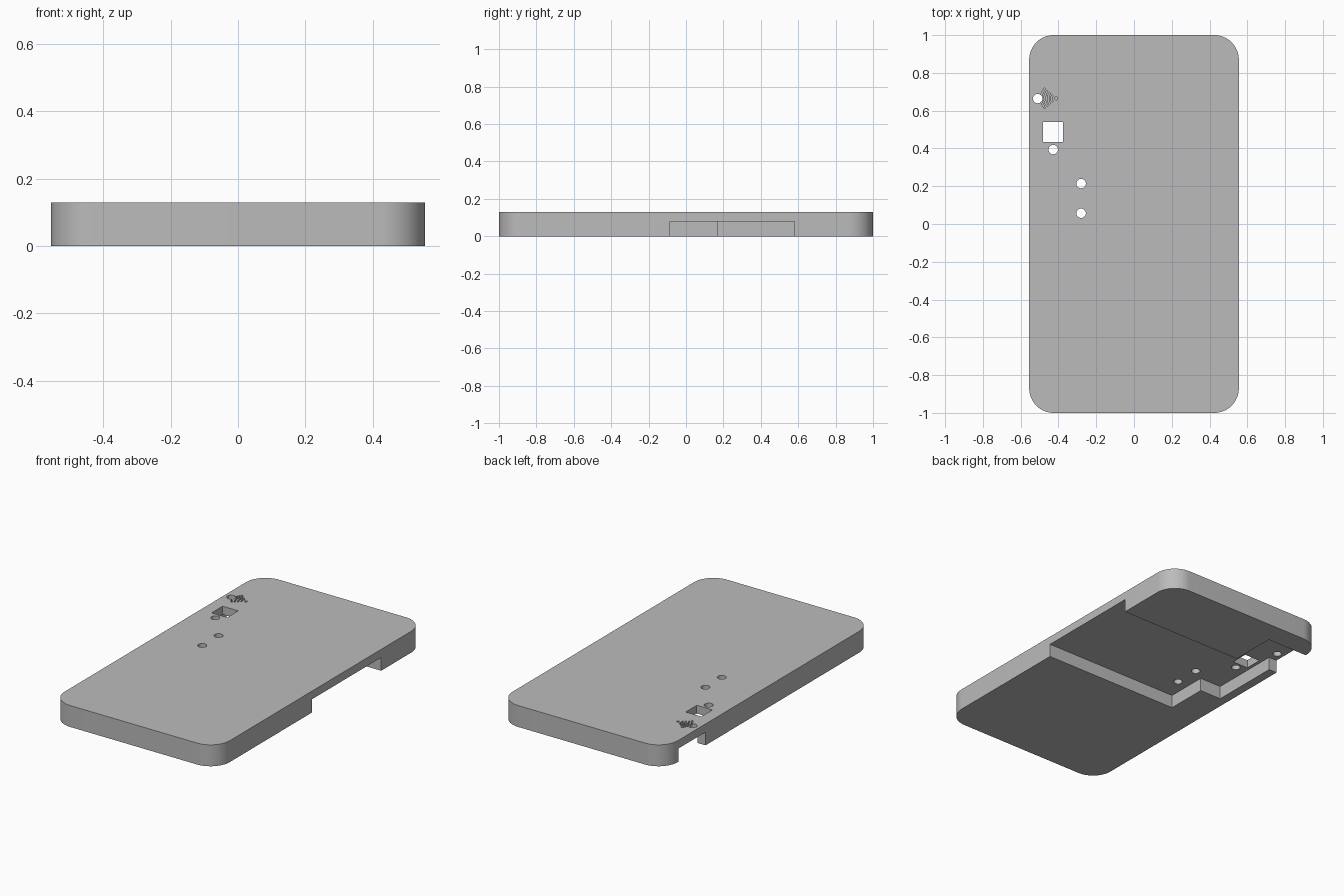
import bpy, bmesh
from math import cos, sin, pi, radians

if "Cube" in bpy.data.objects:
    bpy.data.objects.remove(bpy.data.objects["Cube"], do_unlink=True)

HALF_X, HALF_Y, TOP, RADIUS = 0.555, 1.0, 0.13, 0.13
RECESS_TOP = 0.08

grey = bpy.data.materials.new("matte_grey")
grey.use_nodes = True
colour = (0.5, 0.5, 0.5, 1)
grey.diffuse_color = colour
grey.node_tree.nodes["Principled BSDF"].inputs["Base Color"].default_value = colour


def prism(name, outline, z0, z1):
    """Extrude a closed 2D outline between two heights."""
    bm = bmesh.new()
    face = bm.faces.new([bm.verts.new((x, y, z0)) for x, y in outline])
    up = bmesh.ops.extrude_face_region(bm, geom=[face])["geom"]
    for v in up:
        if isinstance(v, bmesh.types.BMVert):
            v.co.z = z1
    bmesh.ops.recalc_face_normals(bm, faces=bm.faces)
    mesh = bpy.data.meshes.new(name)
    bm.to_mesh(mesh)
    bm.free()
    mesh.materials.append(grey)
    obj = bpy.data.objects.new(name, mesh)
    bpy.context.collection.objects.link(obj)
    return obj


def arc(cx, cy, r, start, end, steps):
    angles = [radians(start + (end - start) * i / steps) for i in range(steps + 1)]
    return [(cx + r * cos(a), cy + r * sin(a)) for a in angles]


def circle(cx, cy, r, steps=32):
    return arc(cx, cy, r, 0, 360, steps)[:-1]


# Rounded slab
outline = []
for i, (sx, sy) in enumerate([(1, 1), (-1, 1), (-1, -1), (1, -1)]):
    outline += arc(sx * (HALF_X - RADIUS), sy * (HALF_Y - RADIUS), RADIUS,
                   i * 90, i * 90 + 90, 16)
cover = prism("cover_plate", outline, 0, TOP)

# Stepped underside recess, open on both long sides
recess = [(0.7, -0.085), (0.7, 0.58), (-0.28, 0.58), (-0.28, 0.864), (-0.7, 0.864),
          (-0.7, 0.605), (-0.5, 0.605), (-0.5, 0.17), (-0.355, 0.17), (-0.355, -0.085)]
cutters = [prism("recess_cutter", recess, -0.1, RECESS_TOP)]

# Square window and round holes through the plate
window = [(-0.481, 0.434), (-0.376, 0.434), (-0.376, 0.54), (-0.481, 0.54)]
cutters.append(prism("window_cutter", window, 0.04, 0.2))
for x, y in [(-0.51, 0.664), (-0.428, 0.394), (-0.28, 0.214), (-0.28, 0.057)]:
    cutters.append(prism("hole_cutter", circle(x, y, 0.025), 0.04, 0.2))

# Engraved signal mark: a dot and widening arcs
mark_x, mark_y, groove = -0.412, 0.665, 0.008
cutters.append(prism("dot_cutter", circle(mark_x, mark_y, 0.008, 16), TOP - 0.015, 0.2))
for r in (0.025, 0.043, 0.061, 0.079):
    band = (arc(mark_x, mark_y, r - groove / 2, 138, 222, 14)
            + arc(mark_x, mark_y, r + groove / 2, 222, 138, 14))
    cutters.append(prism("arc_cutter", band, TOP - 0.015, 0.2))

# Cut everything out of the slab
bpy.ops.object.select_all(action="DESELECT")
cover.select_set(True)
bpy.context.view_layer.objects.active = cover
for cutter in cutters:
    mod = cover.modifiers.new("cut", "BOOLEAN")
    mod.operation = "DIFFERENCE"
    mod.solver = "EXACT"
    mod.object = cutter
    bpy.ops.object.modifier_apply(modifier=mod.name)
    bpy.data.objects.remove(cutter, do_unlink=True)

bpy.ops.object.shade_smooth_by_angle(angle=pi / 6)
